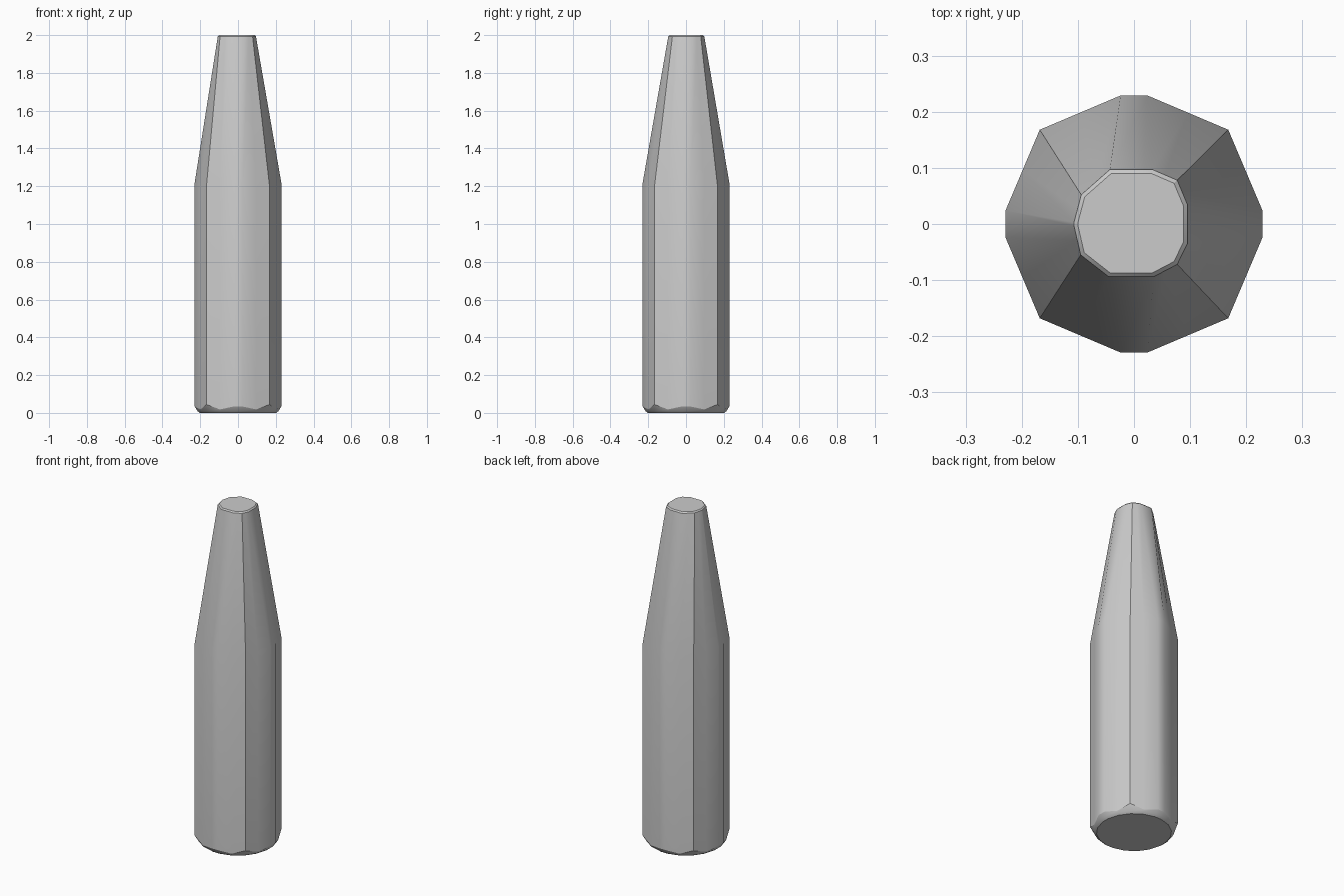
import bpy, bmesh, math
from mathutils import Vector

if "Cube" in bpy.data.objects:
    bpy.data.objects.remove(bpy.data.objects["Cube"], do_unlink=True)

grey = bpy.data.materials.new("plain grey")
grey.use_nodes = True
colour = (0.6, 0.6, 0.6, 1)
grey.diffuse_color = colour
grey.node_tree.nodes["Principled BSDF"].inputs["Base Color"].default_value = colour


def with_midpoints(points):
    """Add a middle point to every long side, skipping the narrow strips."""
    out = []
    for i, p in enumerate(points):
        out.append(Vector(p))
        if i % 3 != 2:
            out.append((Vector(p) + Vector(points[(i + 1) % len(points)])) / 2)
    return out


def foot_height(r):
    """Height at which the rounded foot reaches radius r."""
    return 0.012 + (r - 0.216) * 1.5


# Body outline: octagon whose four side corners are cut to narrow strips
quarter = [Vector((0.229, 0.024)), Vector((0.168, 0.168)), Vector((0.024, 0.229))]
body = []
for k in range(4):
    c, s = round(math.cos(k * math.pi / 2)), round(math.sin(k * math.pi / 2))
    body += [(p.x * c - p.y * s, p.x * s + p.y * c) for p in quarter]
outline = with_midpoints(body)

# Slightly uneven outline of the narrow tip
tip = with_midpoints([
    (0.095, 0.035), (0.077, 0.078), (0.033, 0.097),
    (-0.043, 0.097), (-0.094, 0.052), (-0.107, 0.003),
    (-0.107, -0.003), (-0.095, -0.055), (-0.045, -0.094),
    (0.035, -0.094), (0.077, -0.072), (0.095, -0.035)])
tip_centre = Vector((-0.005, 0.001))

# Shoulder dips at the diagonal corners
def shoulder_height(p):
    return 1.19 + 0.03 * abs(abs(p.x) - abs(p.y)) / 0.205


rings = [
    [(*(p.normalized() * 0.203), 0) for p in outline],
    [(*(p.normalized() * 0.216), 0.01) for p in outline],
    [(p.x, p.y, foot_height(p.length)) for p in outline],
    [(p.x, p.y, shoulder_height(p)) for p in outline],
    [(p.x, p.y, 1.993) for p in tip],
    [(*(tip_centre + (p - tip_centre) * 0.93), 2.0) for p in tip],
]

# Skin the rings and cap both ends
bm = bmesh.new()
loops = [[bm.verts.new(co) for co in ring] for ring in rings]
n = len(outline)
for low, high in zip(loops, loops[1:]):
    for i in range(n):
        j = (i + 1) % n
        bm.faces.new((low[i], low[j], high[j], high[i]))
bm.faces.new(loops[0][::-1])
bm.faces.new(loops[-1])
mesh = bpy.data.meshes.new("tapered_body")
bm.to_mesh(mesh)
bm.free()

obj = bpy.data.objects.new("tapered_body", mesh)
bpy.context.collection.objects.link(obj)
mesh.materials.append(grey)
bpy.context.view_layer.objects.active = obj
obj.select_set(True)
bpy.ops.object.shade_smooth_by_angle(angle=math.radians(30))
